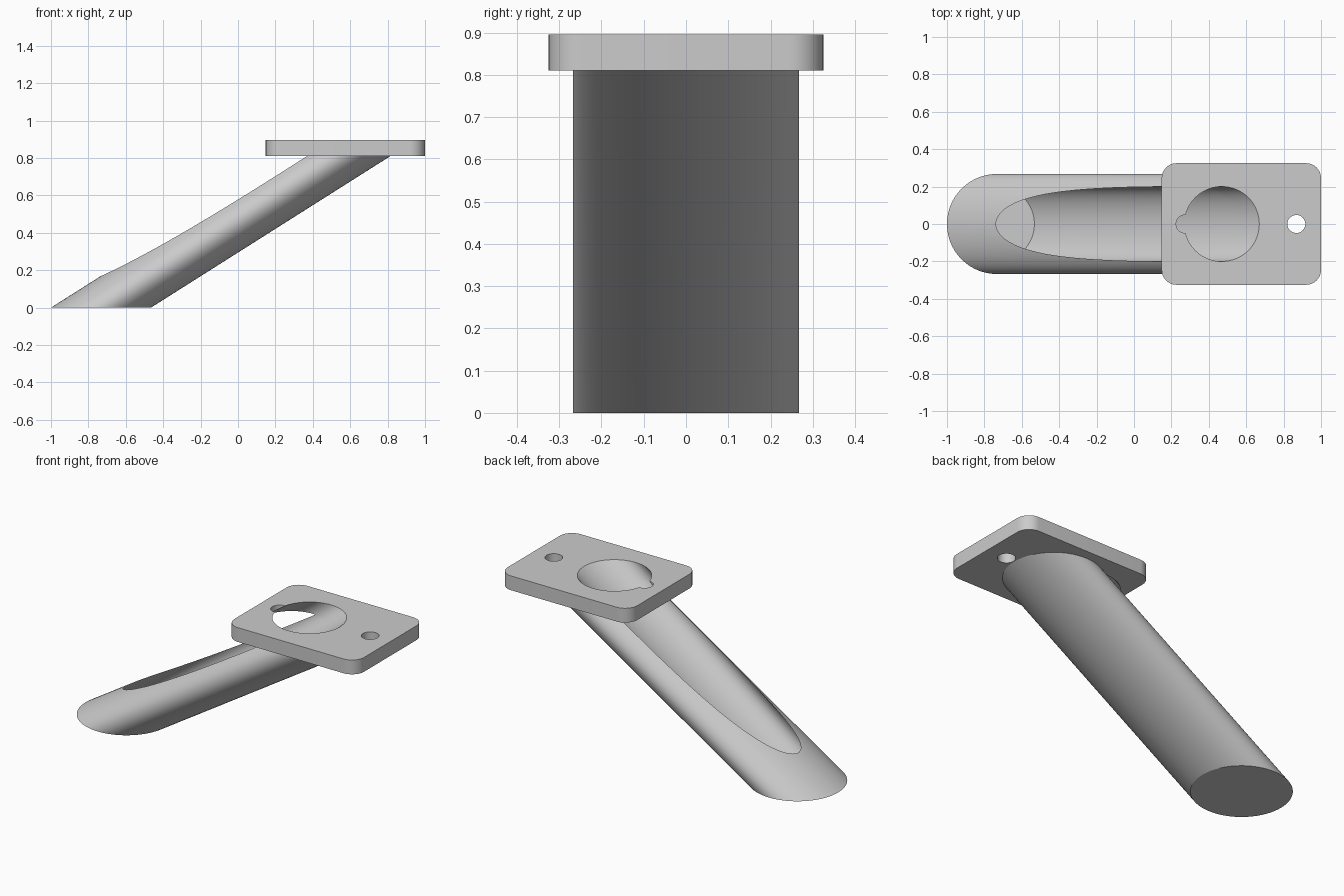
import bpy, bmesh
from math import cos, sin, pi, radians

old = bpy.data.objects.get("Cube")
if old:
    bpy.data.objects.remove(old)

grey = bpy.data.materials.new("plain grey")
grey.use_nodes = True
grey.diffuse_color = (0.6, 0.6, 0.6, 1)
grey.node_tree.nodes["Principled BSDF"].inputs["Base Color"].default_value = (0.6, 0.6, 0.6, 1)


def loft(name, outline, z0, z1, x0=0, x1=0):
    """Solid between two copies of an outline, centred on x0 at z0 and x1 at z1."""
    bm = bmesh.new()
    low = [bm.verts.new((x + x0, y, z0)) for x, y in outline]
    high = [bm.verts.new((x + x1, y, z1)) for x, y in outline]
    bm.faces.new(low[::-1])
    bm.faces.new(high)
    n = len(outline)
    for i in range(n):
        j = (i + 1) % n
        bm.faces.new((low[i], low[j], high[j], high[i]))
    mesh = bpy.data.meshes.new(name)
    bm.to_mesh(mesh)
    bm.free()
    mesh.materials.append(grey)
    obj = bpy.data.objects.new(name, mesh)
    bpy.context.collection.objects.link(obj)
    return obj


def circle(r, n=96):
    return [(r * cos(2 * pi * i / n), r * sin(2 * pi * i / n)) for i in range(n)]


def rounded_rectangle(hx, hy, r, steps=12):
    points = []
    for k, (sx, sy) in enumerate(((1, 1), (-1, 1), (-1, -1), (1, -1))):
        for i in range(steps + 1):
            a = pi / 2 * (k + i / steps)
            points.append((sx * (hx - r) + r * cos(a), sy * (hy - r) + r * sin(a)))
    return points


def cut(obj, cutters):
    for c in cutters:
        mod = obj.modifiers.new("cut", 'BOOLEAN')
        mod.operation, mod.solver, mod.object = 'DIFFERENCE', 'EXACT', c
    bpy.context.view_layer.update()
    graph = bpy.context.evaluated_depsgraph_get()
    mesh = bpy.data.meshes.new_from_object(obj.evaluated_get(graph))
    obj.modifiers.clear()
    obj.data = mesh


UNDER, TOP = 0.81, 0.895      # plate faces
FLOOR, BASE_X = 0.025, -0.7325  # bore floor and tube foot
TUBE_LEAN, BORE_LEAN = 1.58, 1.382


# Leaning tube and the flat mounting plate
tube = loft("angled_tube", circle(0.2675), 0, UNDER, BASE_X, BASE_X + TUBE_LEAN * UNDER)
plate = loft("mounting_plate", rounded_rectangle(0.426, 0.325, 0.08), UNDER, TOP, 0.574, 0.574)

# Bore leans less than the tube, so it breaks out along the upper side
end = 1.0
bore = loft("bore_cutter", circle(0.2), FLOOR, end, BASE_X, BASE_X + BORE_LEAN * (end - FLOOR))
# Screw holes, one of which merges with the bore
screws = [loft("screw_cutter", circle(0.048, 48), 0.78, end, x, x) for x in (0.273, 0.868)]

cut(tube, [bore])
cut(plate, [bore] + screws)
for helper in [bore] + screws:
    bpy.data.objects.remove(helper)

# Smooth the round walls, keep the rims sharp
for obj in (tube, plate):
    bpy.ops.object.select_all(action='DESELECT')
    obj.select_set(True)
    bpy.context.view_layer.objects.active = obj
    bpy.ops.object.shade_smooth_by_angle(angle=radians(25))
